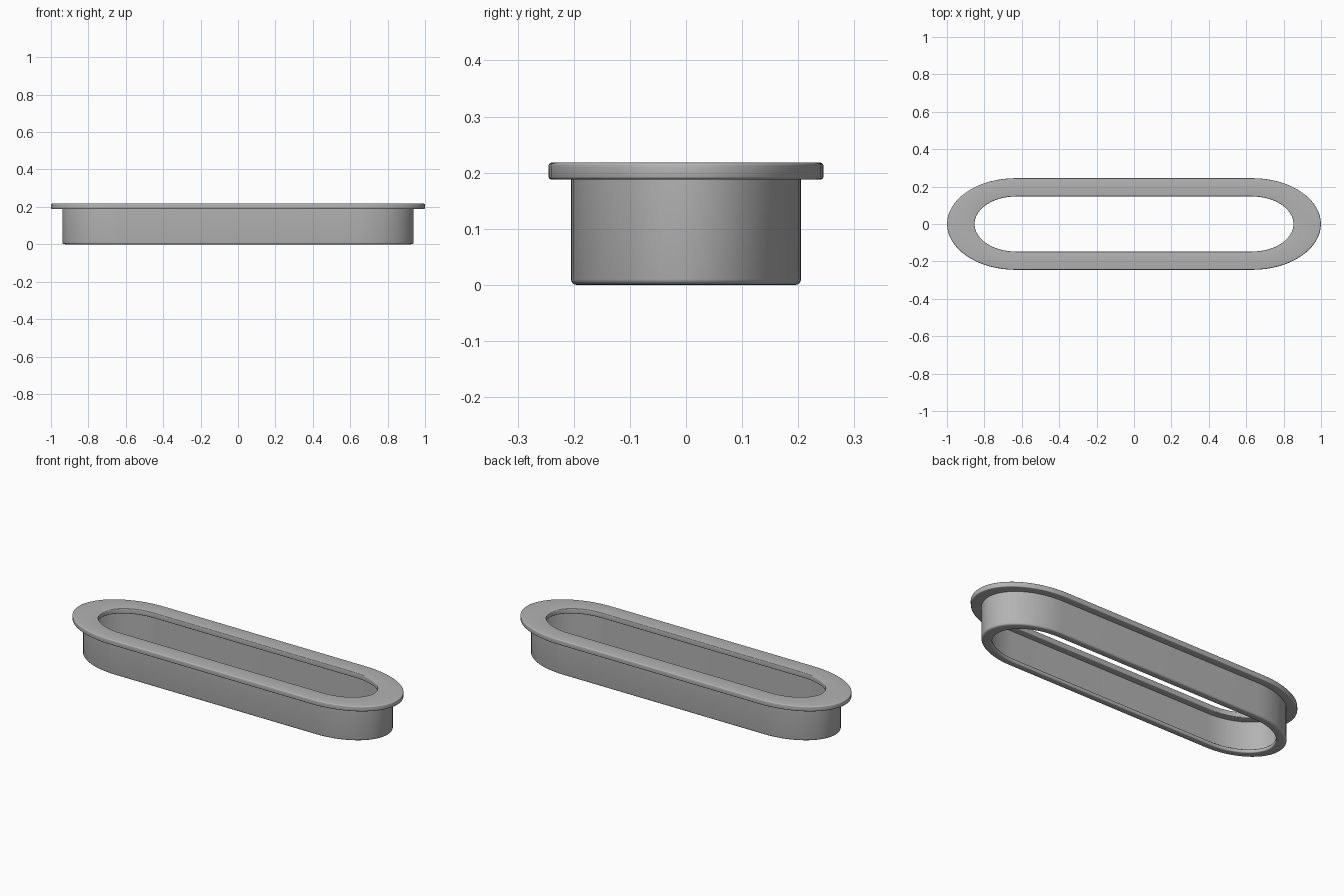
import bpy
import bmesh
import math
from mathutils import Vector

cube = bpy.data.objects.get("Cube")
if cube:
    bpy.data.objects.remove(cube)

HALF_STRAIGHT = 0.632   # half length of the straight sides
STRETCH = 1.5           # end caps are longer than they are wide
ARC = 32                # segments in each end cap

grey = bpy.data.materials.new("satin_grey")
grey.use_nodes = True
grey.diffuse_color = (0.45, 0.45, 0.45, 1)
grey.node_tree.nodes["Principled BSDF"].inputs["Base Color"].default_value = (0.45, 0.45, 0.45, 1)


def rounded(corners, steps=4):
    """Round each (r, z, radius) corner of a closed profile."""
    out = []
    for i, (r, z, rad) in enumerate(corners):
        p = Vector((r, z))
        if rad == 0:
            out.append(p)
            continue
        a = p + (Vector(corners[i - 1][:2]) - p).normalized() * rad
        b = p + (Vector(corners[(i + 1) % len(corners)][:2]) - p).normalized() * rad
        centre = a + b - p
        for k in range(steps + 1):
            t = math.pi / 2 * k / steps
            out.append(centre + (a - centre) * math.cos(t) + (b - centre) * math.sin(t))
    return out


def slot_ring(name, corners):
    """Sweep a closed profile around a slot-shaped path."""
    profile = rounded(corners)
    bm = bmesh.new()
    rings = []
    for side in (1, -1):
        for k in range(ARC + 1):
            a = -math.pi / 2 + math.pi * k / ARC
            c, s = math.cos(a) * side, math.sin(a) * side
            rings.append([bm.verts.new((side * HALF_STRAIGHT + STRETCH * p.x * c, p.x * s, p.y))
                          for p in profile])
    n = len(profile)
    for i, ring in enumerate(rings):
        nxt = rings[(i + 1) % len(rings)]
        for j in range(n):
            bm.faces.new((ring[j], nxt[j], nxt[(j + 1) % n], ring[(j + 1) % n]))
    bmesh.ops.recalc_face_normals(bm, faces=bm.faces)
    mesh = bpy.data.meshes.new(name)
    bm.to_mesh(mesh)
    bm.free()
    mesh.materials.append(grey)
    obj = bpy.data.objects.new(name, mesh)
    bpy.context.collection.objects.link(obj)
    bpy.ops.object.select_all(action="DESELECT")
    obj.select_set(True)
    bpy.context.view_layer.objects.active = obj
    bpy.ops.object.shade_smooth_by_angle(angle=math.radians(30))
    return obj


# One section: sleeve wall with inner bottom lip, and the top flange
slot_ring("slot_grommet", [
    (0.165, 0.0, 0.006), (0.205, 0.0, 0.01),        # underside
    (0.205, 0.188, 0), (0.245, 0.188, 0.005),       # outer wall, flange underside
    (0.245, 0.218, 0.006), (0.147, 0.218, 0.004),   # flange rim and top
    (0.147, 0.188, 0.004), (0.185, 0.188, 0),       # opening, inner overhang
    (0.185, 0.02, 0), (0.165, 0.02, 0.004),         # inner wall, bottom lip
])
